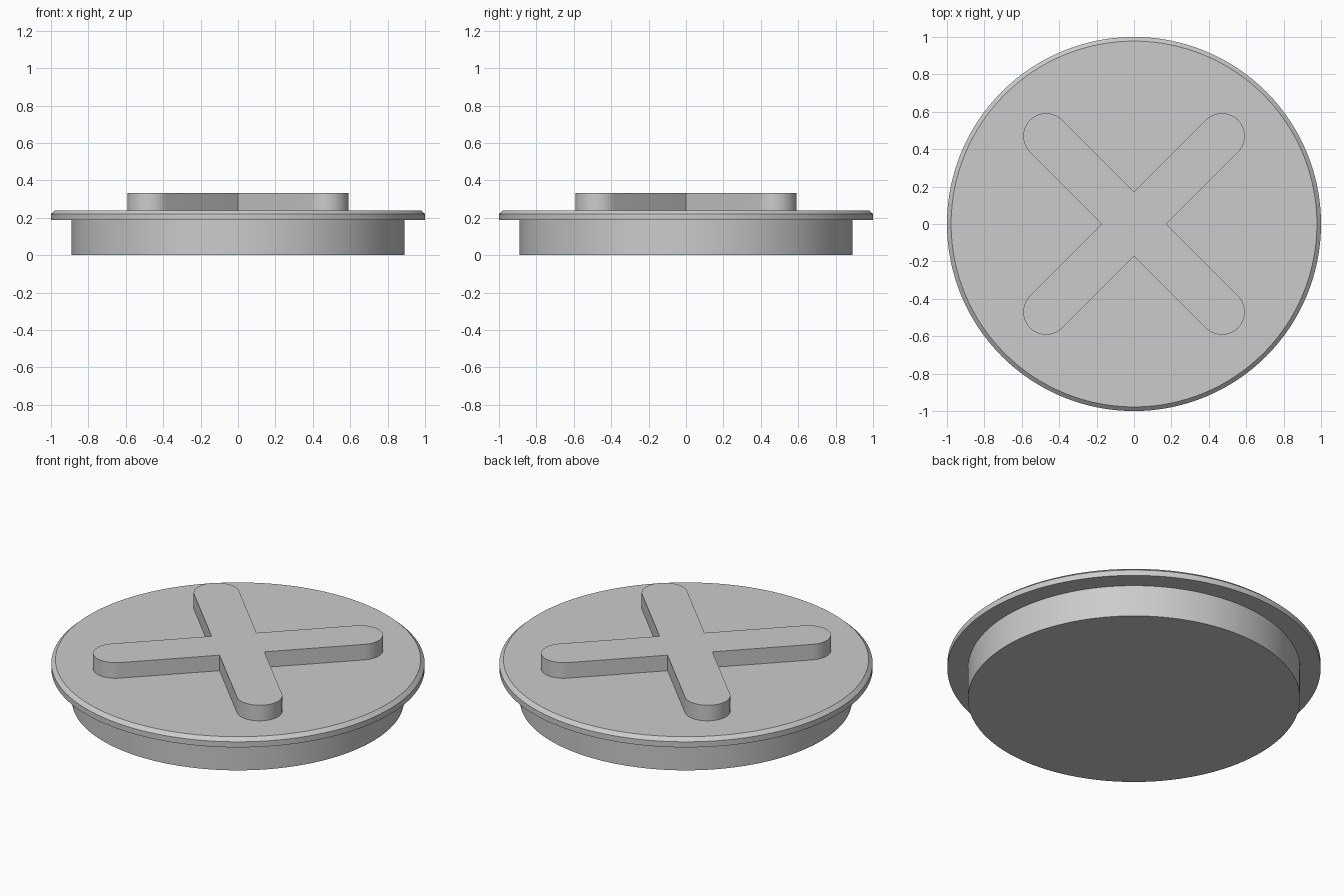
import bpy, bmesh
from math import sin, cos, pi, radians, sqrt
from mathutils import Vector, Matrix

old = bpy.data.objects.get("Cube")
if old:
    bpy.data.objects.remove(old, do_unlink=True)

grey = bpy.data.materials.new("plain grey")
grey.use_nodes = True
grey.diffuse_color = (0.6, 0.6, 0.6, 1)
grey.node_tree.nodes["Principled BSDF"].inputs["Base Color"].default_value = grey.diffuse_color


def finish(bm, name):
    """Turn a bmesh into a smooth-shaded object with sharp edges kept."""
    bmesh.ops.recalc_face_normals(bm, faces=bm.faces)
    mesh = bpy.data.meshes.new(name)
    bm.to_mesh(mesh)
    bm.free()
    mesh.materials.append(grey)
    obj = bpy.data.objects.new(name, mesh)
    bpy.context.collection.objects.link(obj)
    bpy.ops.object.select_all(action='DESELECT')
    obj.select_set(True)
    bpy.context.view_layer.objects.active = obj
    bpy.ops.object.shade_smooth_by_angle(angle=radians(30))
    return obj


# Round cap: plug below, overhanging flange with a chamfered rim
SEGMENTS = 128
PROFILE = [(0.89, 0), (0.89, 0.187), (1, 0.187), (1, 0.22), (0.978, 0.24)]
bm = bmesh.new()
rings = [[bm.verts.new((r * cos(2 * pi * i / SEGMENTS), r * sin(2 * pi * i / SEGMENTS), z))
          for i in range(SEGMENTS)] for r, z in PROFILE]
for low, high in zip(rings, rings[1:]):
    for i in range(SEGMENTS):
        j = (i + 1) % SEGMENTS
        bm.faces.new((low[i], low[j], high[j], high[i]))
bm.faces.new(rings[0])
bm.faces.new(rings[-1])
finish(bm, "round_cap")

# Raised diagonal cross grip with rounded arm ends
HALF_WIDTH, REACH, BASE, TOP, STEPS = 0.122, 0.47 * sqrt(2), 0.24, 0.332, 24
bm = bmesh.new()
outline = []
for k in range(4):
    turn = Matrix.Rotation(pi / 4 + k * pi / 2, 3, 'Z')
    arm = [Vector((HALF_WIDTH, -HALF_WIDTH, BASE))]
    for s in range(STEPS + 1):
        a = -pi / 2 + pi * s / STEPS
        arm.append(Vector((REACH + HALF_WIDTH * cos(a), HALF_WIDTH * sin(a), BASE)))
    outline += [bm.verts.new(turn @ p) for p in arm]
base = bm.faces.new(outline)
grown = bmesh.ops.extrude_face_region(bm, geom=[base], use_keep_orig=True)
bmesh.ops.translate(bm, vec=(0, 0, TOP - BASE),
                    verts=[g for g in grown["geom"] if isinstance(g, bmesh.types.BMVert)])
finish(bm, "cross_grip")
